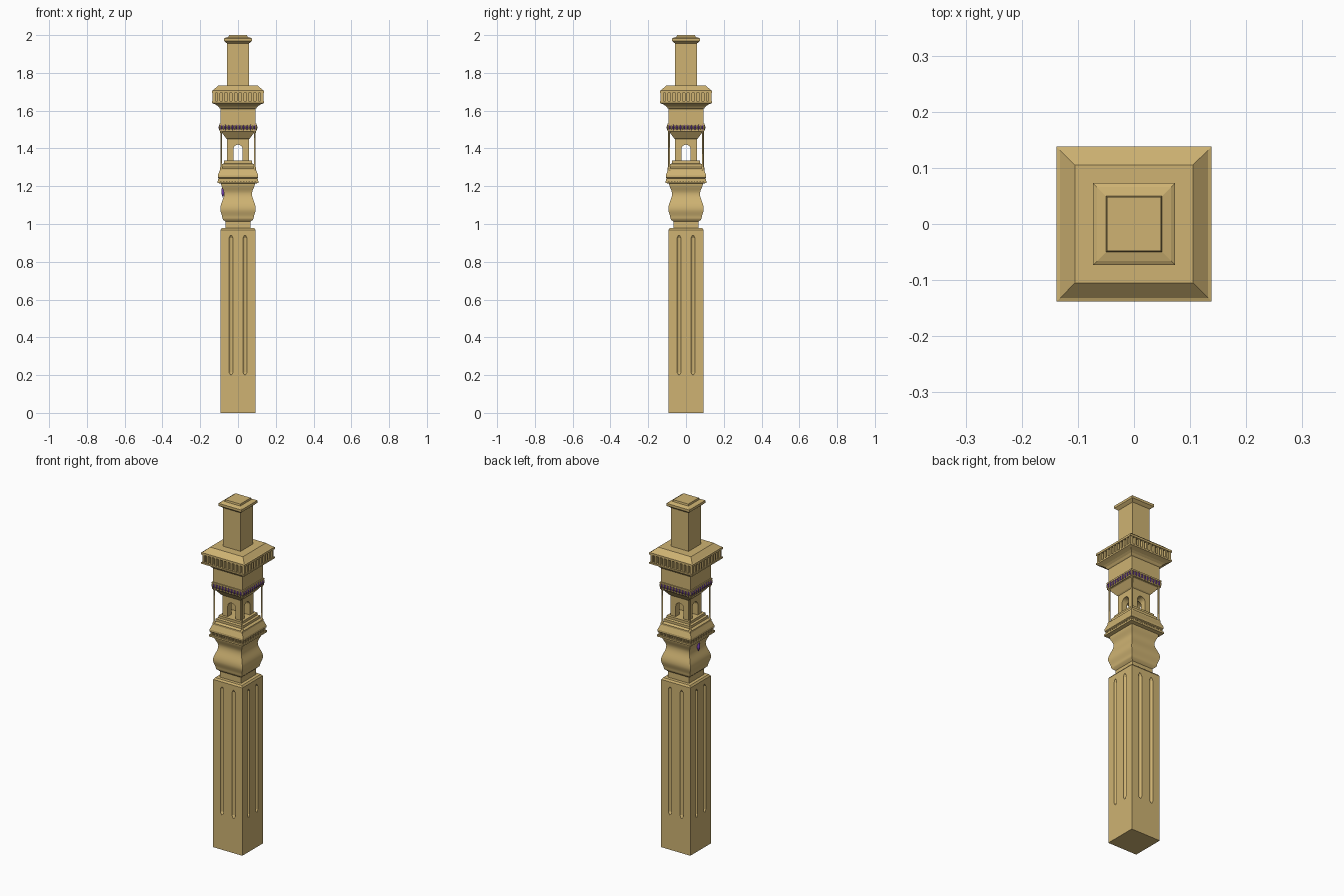
import bpy, bmesh, math
from mathutils import Matrix, Vector

if "Cube" in bpy.data.objects:
    bpy.data.objects.remove(bpy.data.objects["Cube"])


def material(name, color):
    m = bpy.data.materials.new(name)
    m.diffuse_color = color
    m.use_nodes = True
    m.node_tree.nodes["Principled BSDF"].inputs["Base Color"].default_value = m.diffuse_color
    return m


STONE = material("sandstone", (0.62, 0.45, 0.17, 1))
PURPLE = material("purple", (0.17, 0.05, 0.42, 1))


def add_lathe(bm, profile, sides=4, loc=(0, 0, 0)):
    # stacked rings; four sides means square rings given by half width
    k = math.sqrt(2) if sides == 4 else 1
    rings = []
    for r, z in profile:
        rings.append([bm.verts.new((loc[0] + r * k * math.cos((i + .5) * math.tau / sides),
                                    loc[1] + r * k * math.sin((i + .5) * math.tau / sides),
                                    loc[2] + z)) for i in range(sides)])
    for a, b in zip(rings, rings[1:]):
        for i in range(sides):
            j = (i + 1) % sides
            bm.faces.new((a[i], a[j], b[j], b[i]))
    bm.faces.new(rings[0][::-1])
    bm.faces.new(rings[-1])


def add_box(bm, loc, size):
    bmesh.ops.create_cube(bm, size=1, matrix=Matrix.Translation(loc) @ Matrix.Diagonal((*size, 1)))


def finish(bm, name, mat=STONE, smooth=False):
    bmesh.ops.recalc_face_normals(bm, faces=bm.faces)
    me = bpy.data.meshes.new(name)
    bm.to_mesh(me)
    bm.free()
    ob = bpy.data.objects.new(name, me)
    bpy.context.collection.objects.link(ob)
    me.materials.append(mat)
    if smooth:
        bpy.ops.object.select_all(action='DESELECT')
        ob.select_set(True)
        bpy.context.view_layer.objects.active = ob
        bpy.ops.object.shade_smooth_by_angle(angle=math.radians(35))
    return ob


def lathe(name, profile, sides=4, loc=(0, 0, 0), mat=STONE, smooth=False):
    bm = bmesh.new()
    add_lathe(bm, profile, sides, loc)
    return finish(bm, name, mat, smooth)


def four_sides(bm):
    # repeat the front side's geometry on the other three sides
    src = bm.verts[:] + bm.edges[:] + bm.faces[:]
    for q in (1, 2, 3):
        new = bmesh.ops.duplicate(bm, geom=src)["geom"]
        bmesh.ops.rotate(bm, verts=[g for g in new if isinstance(g, bmesh.types.BMVert)],
                         matrix=Matrix.Rotation(q * math.pi / 2, 3, 'Z'))


def row(name, n, span, draw, mat=STONE, smooth=False):
    # n items spread along the front edge, then on all sides
    bm = bmesh.new()
    for i in range(n):
        draw(bm, -span + 2 * span * i / (n - 1))
    four_sides(bm)
    return finish(bm, name, mat, smooth)


def cut(ob, cutter):
    cutter.hide_render = True
    mod = ob.modifiers.new("cut", 'BOOLEAN')
    mod.operation = 'DIFFERENCE'
    mod.solver = 'EXACT'
    mod.object = cutter
    bpy.context.view_layer.objects.active = ob
    bpy.ops.object.modifier_apply(modifier=mod.name)
    bpy.data.objects.remove(cutter)


def ease(points, steps=6):
    # smooth S-curves between profile points
    out = [points[0]]
    for (r0, z0), (r1, z1) in zip(points, points[1:]):
        for s in range(1, steps + 1):
            t = s / steps
            out.append((r0 + (r1 - r0) * (1 - math.cos(math.pi * t)) / 2, z0 + (z1 - z0) * t))
    return out


# Fluted square post
post = lathe("post", [(.093, 0), (.093, .968), (.086, .978)])
flutes = [(.003, .2), (.011, .215), (.011, .925), (.003, .94)]
cut(post, row("flute_cutter", 2, .037, lambda bm, x: add_lathe(bm, flutes, 12, (x, -.0932, 0))))

# Swelling neck
lathe("neck", [(.067, .975), (.067, 1.012), (.08, 1.024)]
      + ease([(.083, 1.03), (.094, 1.08), (.074, 1.16), (.09, 1.216)], 8), smooth=True)

# Stepped ledge above the neck
lathe("ledge", [(.085, 1.212), (.109, 1.218), (.109, 1.228), (.098, 1.228), (.098, 1.24),
                (.107, 1.246), (.107, 1.258), (.096, 1.285), (.096, 1.295), (.084, 1.303),
                (.084, 1.317), (.073, 1.321), (.073, 1.335)])
row("ledge_dentils", 14, .098, lambda bm, x: add_box(bm, (x, -.101, 1.234), (.008, .008, .013)))

# Open tower with arches through both directions
tower = lathe("arched_tower", [(.058, 1.33), (.058, 1.46)])
for turn in (0, math.pi / 2):
    bm = bmesh.new()
    outline = [(-.025, 1.32), (.025, 1.32)] + [
        (.025 * math.cos(math.pi * i / 12), 1.395 + .025 * math.sin(math.pi * i / 12))
        for i in range(13)]
    face = bm.faces.new([bm.verts.new((x, -.2, z)) for x, z in outline])
    ext = bmesh.ops.extrude_face_region(bm, geom=[face])["geom"]
    bmesh.ops.translate(bm, vec=Vector((0, .4, 0)),
                        verts=[g for g in ext if isinstance(g, bmesh.types.BMVert)])
    bmesh.ops.rotate(bm, verts=bm.verts, matrix=Matrix.Rotation(turn, 3, 'Z'))
    cut(tower, finish(bm, "arch_cutter"))

# Slender corner columns
for sx in (-1, 1):
    for sy in (-1, 1):
        lathe("corner_column", [(.008, 1.28), (.008, 1.298), (.005, 1.303), (.005, 1.48), (.008, 1.495)],
              10, (sx * .089, sy * .089, 0), smooth=True)

# Bracket, upper block and cove
lathe("upper_block", [(.058, 1.45), (.064, 1.455), (.088, 1.487), (.093, 1.49), (.093, 1.61),
                      (.097, 1.613), (.104, 1.622), (.115, 1.63), (.125, 1.635), (.125, 1.642)])

# Beaded band
lathe("band", [(.098, 1.492), (.098, 1.499), (.095, 1.499), (.095, 1.522), (.099, 1.522), (.099, 1.531)])
bead = ease([(.001, 1.495), (.0055, 1.511), (.001, 1.527)], 4)
row("purple_beads", 10, .086, lambda bm, x: add_lathe(bm, bead, 8, (x, -.098, 0)), PURPLE, True)
row("stone_beads", 11, .0955, lambda bm, x: add_lathe(bm, bead, 8, (x, -.097, 0)), STONE, True)

# Cornice with a slotted arcade
lathe("cornice_base", [(.125, 1.635), (.138, 1.641), (.138, 1.65), (.12, 1.65), (.12, 1.698)])
row("arcade_posts", 11, .127, lambda bm, x: add_box(bm, (x, -.127, 1.672), (.012, .016, .052)))
lathe("cornice_top", [(.138, 1.694), (.138, 1.706), (.132, 1.708), (.105, 1.733)])

# Chimney-like shaft and cap
lathe("top_shaft", [(.057, 1.73), (.057, 1.962)])
lathe("cap", [(.057, 1.955), (.066, 1.962), (.073, 1.968), (.073, 1.982), (.066, 1.986),
              (.05, 1.99), (.048, 2.0)])

# Single purple drop on the left side
lathe("side_drop", ease([(.001, 1.14), (.009, 1.165), (.007, 1.185), (.001, 1.203)], 5),
      12, (-.08, 0, 0), PURPLE, True)
